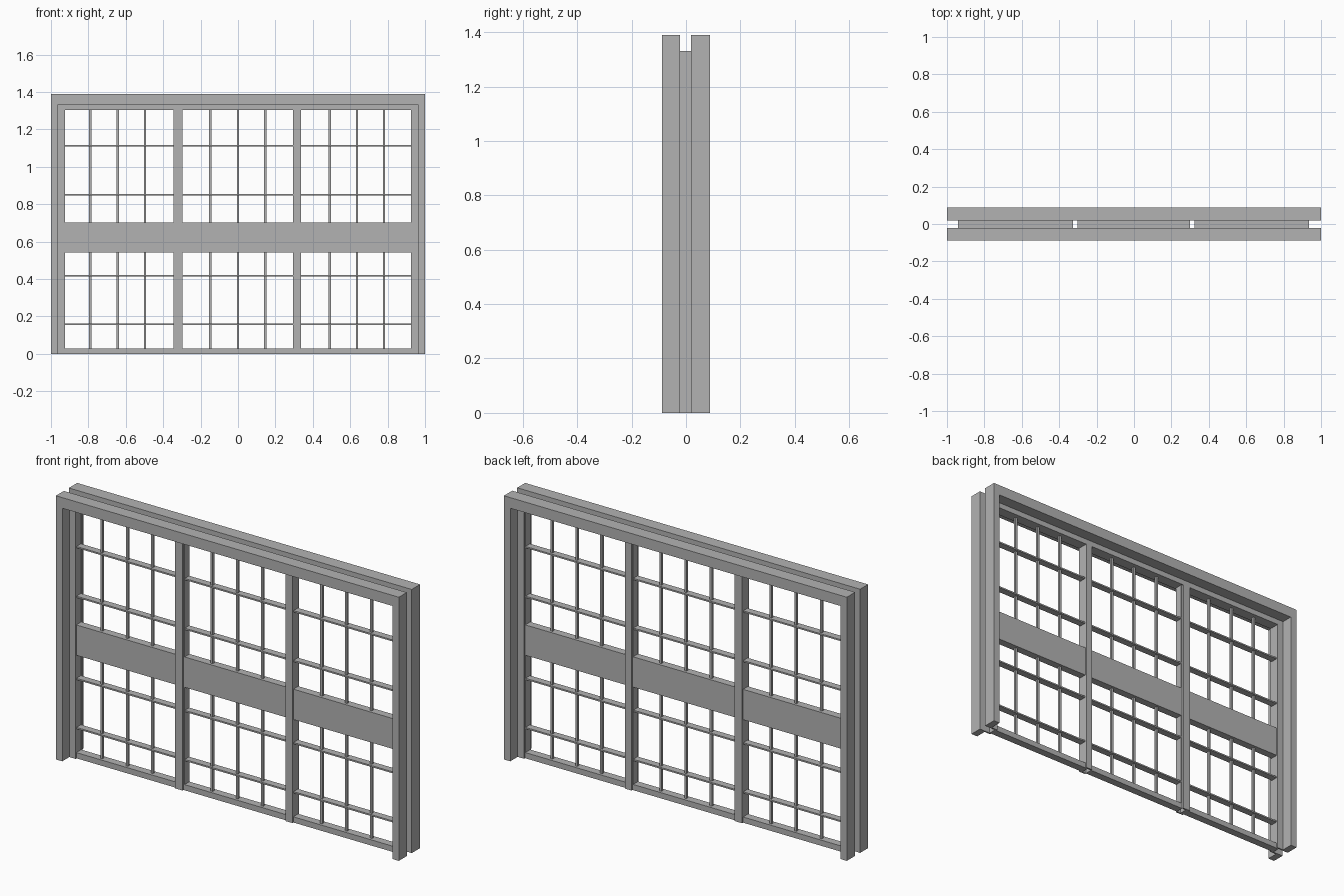
import bpy
import bmesh

if "Cube" in bpy.data.objects:
    bpy.data.objects.remove(bpy.data.objects["Cube"], do_unlink=True)

# single painted-metal grey
grey = bpy.data.materials.new("plain grey")
grey.use_nodes = True
colour = (0.45, 0.45, 0.45, 1)
grey.diffuse_color = colour
grey.node_tree.nodes["Principled BSDF"].inputs["Base Color"].default_value = colour


def finish(name, bm):
    bmesh.ops.recalc_face_normals(bm, faces=bm.faces)
    mesh = bpy.data.meshes.new(name)
    bm.to_mesh(mesh)
    bm.free()
    mesh.materials.append(grey)
    obj = bpy.data.objects.new(name, mesh)
    bpy.context.collection.objects.link(obj)
    return obj


def extrude_outline(name, outlines, y0, y1):
    """Extrude flat x-z outlines from y0 to y1 as one object."""
    bm = bmesh.new()
    for outline in outlines:
        face = bm.faces.new([bm.verts.new((x, y0, z)) for x, z in outline])
        new = bmesh.ops.extrude_face_region(bm, geom=[face])["geom"]
        moved = [v for v in new if isinstance(v, bmesh.types.BMVert)]
        bmesh.ops.translate(bm, verts=moved, vec=(0, y1 - y0, 0))
    return finish(name, bm)


def rect(x0, x1, z0, z1):
    return [(x0, z0), (x1, z0), (x1, z1), (x0, z1)]


def arch(half_out, top_out, half_in, top_in):
    """Upside-down U outline, open at the floor."""
    return [(-half_out, 0), (-half_out, top_out), (half_out, top_out), (half_out, 0),
            (half_in, 0), (half_in, top_in), (-half_in, top_in), (-half_in, 0)]


HEIGHT, SASH_TOP, OPEN_TOP, SILL = 1.39, 1.33, 1.305, 0.03
PANEL = (0.543, 0.703)
BACK, FRONT = 0.019, -0.022      # faces of the sash layer
LIP = 0.008
MULLIONS = [(-0.346, -0.303), (0.299, 0.338)]

# outer casings with thin holding lips and mullion covers, front and back
for side, inner, outer in (("front", FRONT, -0.0885), ("back", BACK, 0.0885)):
    lip_face = inner + (LIP if outer > 0 else -LIP)
    extrude_outline(side + "_casing", [arch(1, HEIGHT, 0.963, 1.334)], inner, outer)
    extrude_outline(side + "_lip", [arch(0.963, 1.334, 0.926, OPEN_TOP)], inner, lip_face)
    extrude_outline(side + "_mullion_covers",
                    [rect(a, b, 0, SASH_TOP) for a, b in MULLIONS], inner, lip_face)

# three sashes: outer extent, clear opening, upright bar positions
sashes = [
    ("right", -0.94, -0.326, -0.928, -0.346, (-0.79, -0.643, -0.497)),
    ("middle", -0.302, 0.300, -0.296, 0.295, (-0.148, 0, 0.146)),
    ("left", 0.323, 0.936, 0.338, 0.924, (0.491, 0.636, 0.781)),
]
for name, x0, x1, a, b, bars in sashes:
    extrude_outline(name + "_sash_frame",
                    [rect(x0, a, 0, SASH_TOP), rect(b, x1, 0, SASH_TOP),
                     rect(a, b, 0, SILL), rect(a, b, OPEN_TOP, SASH_TOP)], FRONT, BACK)
    extrude_outline(name + "_centre_panel", [rect(a, b, *PANEL)], FRONT, BACK)
    # deep, thin shelves across
    extrude_outline(name + "_cross_bars",
                    [rect(a, b, z - 0.004, z + 0.004) for z in (0.158, 0.417, 0.85, 1.112)],
                    FRONT + 0.002, BACK - 0.002)
    # slender uprights above and below the panel
    spans = ((SILL, PANEL[0]), (PANEL[1], OPEN_TOP))
    extrude_outline(name + "_upright_bars",
                    [rect(x - 0.006, x + 0.006, lo, hi) for x in bars for lo, hi in spans],
                    -0.008, 0.005)
